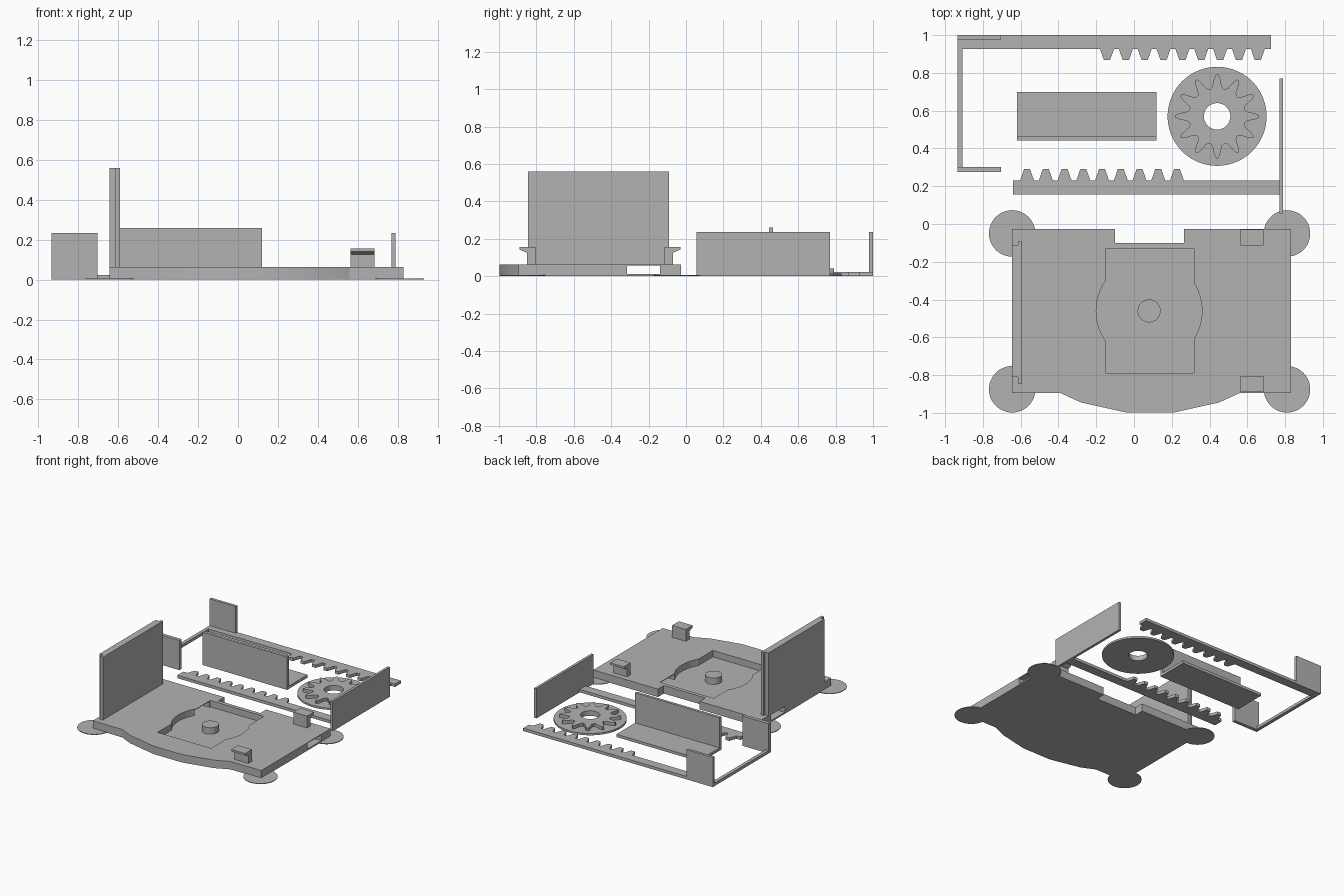
import bpy
import bmesh
from math import cos, sin, pi, radians
from mathutils import Matrix

if "Cube" in bpy.data.objects:
    bpy.data.objects.remove(bpy.data.objects["Cube"])

grey = bpy.data.materials.new("plain grey")
grey.use_nodes = True
colour = (0.45, 0.45, 0.45, 1)
grey.diffuse_color = colour
grey.node_tree.nodes["Principled BSDF"].inputs["Base Color"].default_value = colour


def prism(name, points, low, high, matrix=None):
    """Extrude a flat outline from low to high."""
    bm = bmesh.new()
    face = bm.faces.new([bm.verts.new((x, y, low)) for x, y in points])
    top = bmesh.ops.extrude_face_region(bm, geom=[face])["geom"]
    bmesh.ops.translate(bm, vec=(0, 0, high - low),
                        verts=[v for v in top if isinstance(v, bmesh.types.BMVert)])
    if matrix:
        bm.transform(matrix)
    bmesh.ops.recalc_face_normals(bm, faces=bm.faces)
    mesh = bpy.data.meshes.new(name)
    bm.to_mesh(mesh)
    bm.free()
    mesh.materials.append(grey)
    ob = bpy.data.objects.new(name, mesh)
    bpy.context.collection.objects.link(ob)
    return ob


def box(name, x0, x1, y0, y1, z0, z1):
    return prism(name, [(x0, y0), (x1, y0), (x1, y1), (x0, y1)], z0, z1)


def circle(cx, cy, r, n=64):
    return [(cx + r * cos(2 * pi * i / n), cy + r * sin(2 * pi * i / n)) for i in range(n)]


def smooth(ob):
    bpy.ops.object.select_all(action="DESELECT")
    bpy.context.view_layer.objects.active = ob
    ob.select_set(True)
    bpy.ops.object.shade_smooth_by_angle(angle=radians(20))


def cut(ob, cutter):
    """Subtract the cutter and discard it."""
    cutter.hide_render = True
    mod = ob.modifiers.new("cut", "BOOLEAN")
    mod.operation = "DIFFERENCE"
    mod.solver = "EXACT"
    mod.object = cutter
    bpy.context.view_layer.objects.active = ob
    bpy.ops.object.modifier_apply(modifier=mod.name)
    bpy.data.objects.remove(cutter)


# Base plate with a bowed front edge and a notched back edge
THICK = 0.063
MID = -0.46
base = prism("base_plate", [
    (-0.645, -0.895), (-0.39, -0.895), (-0.28, -0.945), (-0.04, -0.998), (0.21, -0.998),
    (0.45, -0.945), (0.56, -0.895), (0.83, -0.895), (0.83, -0.027), (0.265, -0.027),
    (0.265, -0.1), (-0.1, -0.1), (-0.1, -0.027), (-0.645, -0.027)], 0, THICK)

# Pocket with bulging sides, and the sideways channel leading into it
cut(base, box("pocket_cutter", -0.152, 0.318, -0.79, -0.13, 0.012, 0.2))
cut(base, prism("bulge_cutter", circle(0.08, MID, 0.28), 0.012, 0.2))
cut(base, box("channel_cutter", -1, 1, -0.315, -0.14, 0.012, 0.058))
smooth(base)
smooth(prism("pivot_peg", circle(0.08, MID, 0.061, 32), 0.01, THICK))

# Thin round pads under the corners
for x, side in ((-0.645, "right"), (0.81, "left")):
    for y, end in ((-0.05, "back"), (-0.875, "front")):
        smooth(prism(f"{side}_{end}_pad", circle(x, y, 0.123, 48), 0, 0.005))

# Upright wall, stepped at its ends
prism("upright_wall", [
    (-0.645, -0.81), (-0.615, -0.81), (-0.615, -0.845), (-0.592, -0.845),
    (-0.592, -0.092), (-0.615, -0.092), (-0.615, -0.11), (-0.645, -0.11)], THICK, 0.56)

# Hooked clips, mirrored front to back; outline is in y and z, extruded along x
to_side = Matrix(((0, 0, 1, 0), (1, 0, 0, 0), (0, 1, 0, 0), (0, 0, 0, 1)))
for name, s in (("back_clip", 1), ("front_clip", -1)):
    outline = [(0.345, THICK), (0.39, THICK), (0.39, 0.125), (0.43, 0.142),
               (0.43, 0.157), (0.345, 0.157)]
    prism(name, [(MID + s * y, z) for y, z in outline], 0.565, 0.685, to_side)


def rack(name, x0, x1, edge, back, first, pitch):
    """Toothed bar: teeth stand on the edge line, pointing away from the back."""
    tip = edge + (0.06 if edge > back else -0.06)
    pts = [(x0, back), (x0, edge)]
    for i in range(9):
        c = first + i * pitch
        pts += [(c - 0.037, edge), (c - 0.016, tip), (c + 0.016, tip), (c + 0.037, edge)]
    prism(name, pts + [(x1, edge), (x1, back)], 0, 0.023)


# Front rack with its end plate
rack("front_rack", -0.64, 0.77, 0.23, 0.155, -0.566, 0.0992)
box("front_rack_end_plate", 0.77, 0.79, 0.055, 0.77, 0, 0.235)

# Back rack with its side arm and two end plates
rack("back_rack", -0.935, 0.725, 0.927, 1.0, -0.143, 0.0998)
box("back_rack_arm", -0.935, -0.908, 0.3, 0.93, 0, 0.023)
box("arm_back_plate", -0.935, -0.705, 0.978, 1.0, 0, 0.235)
box("arm_front_plate", -0.935, -0.705, 0.275, 0.303, 0, 0.235)

# L-shaped panel
prism("angle_panel", [(0.443, 0), (0.7, 0), (0.7, 0.022), (0.465, 0.022),
                      (0.465, 0.26), (0.443, 0.26)], -0.62, 0.12, to_side)

# Gear wheel on a round flange, with a centre bore
GX, GY = 0.44, 0.57
TEETH = 12
flange = prism("gear_flange", circle(GX, GY, 0.262, 96), 0, 0.015)
profile = ((-13, 0.15), (-9, 0.16), (-6.5, 0.18), (-4.5, 0.202), (-1.5, 0.222),
           (1.5, 0.222), (4.5, 0.202), (6.5, 0.18), (9, 0.16), (13, 0.15))
gear_points = []
for i in range(TEETH):
    for angle, r in profile:
        a = radians(angle) + 2 * pi * i / TEETH
        gear_points.append((GX + r * cos(a), GY + r * sin(a)))
gear = prism("gear_teeth", gear_points, 0.015, 0.04)
for part in (flange, gear):
    cut(part, prism("bore_cutter", circle(GX, GY, 0.07, 48), -0.1, 0.2))
    smooth(part)
